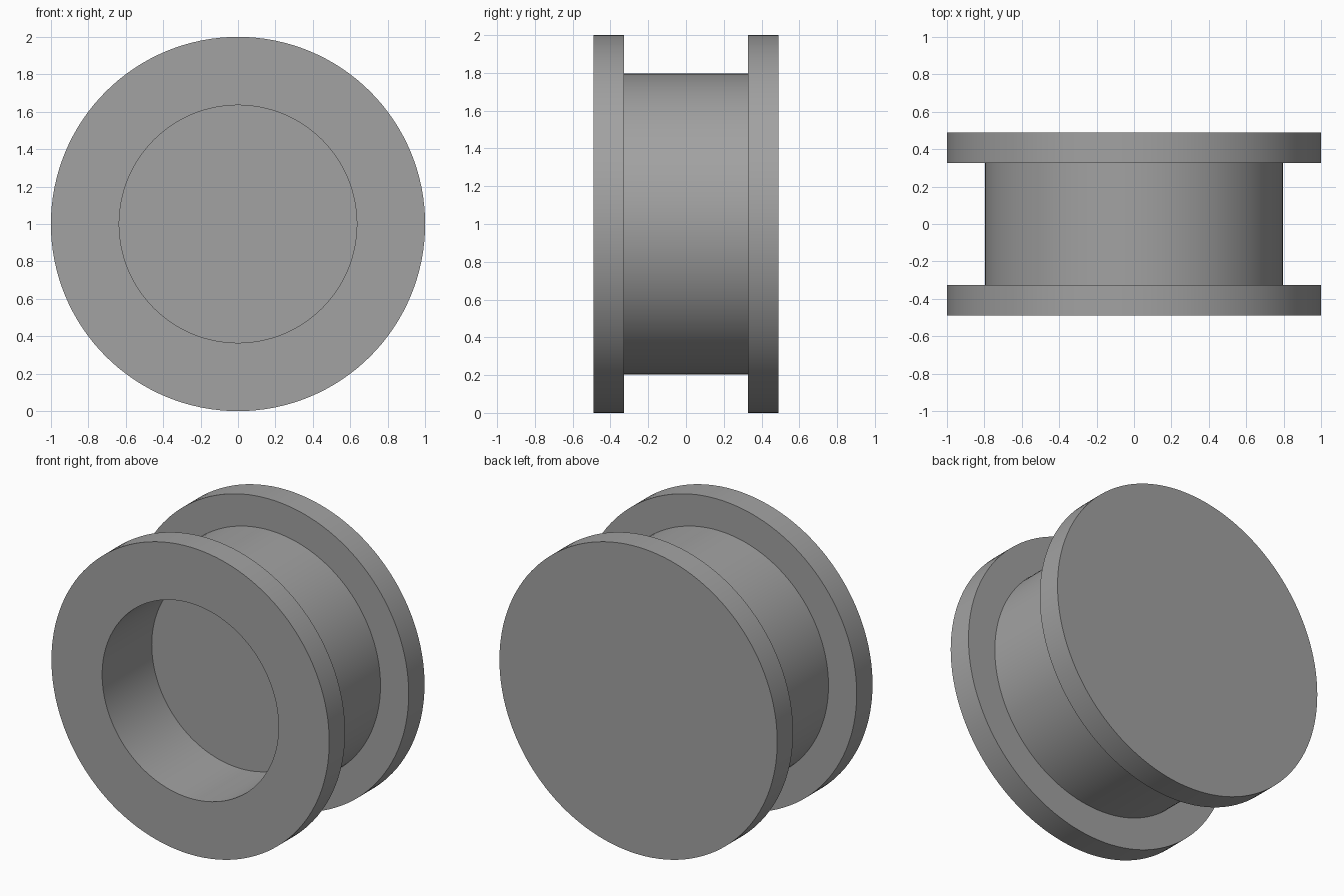
import bpy
import math

if "Cube" in bpy.data.objects:
    bpy.data.objects.remove(bpy.data.objects["Cube"])

SEGMENTS = 128
CENTRE_Z = 1.0

# Half width, flange inner face, recess floor position and radii
HALF, INNER, FLOOR = 0.49, 0.327, 0.02
RIM_R, HUB_R, BORE_R = 1.0, 0.797, 0.635

grey = bpy.data.materials.new("plain grey")
grey.diffuse_color = (0.36, 0.36, 0.36, 1.0)
grey.use_nodes = True
grey.node_tree.nodes["Principled BSDF"].inputs["Base Color"].default_value = grey.diffuse_color


def lathe(name, profile):
    """Revolve (radius, y) points about the y axis and cap both ends."""
    verts, faces = [], []
    n = SEGMENTS
    for r, y in profile:
        for i in range(n):
            a = 2 * math.pi * i / n
            verts.append((r * math.cos(a), y, CENTRE_Z + r * math.sin(a)))
    for k in range(len(profile) - 1):
        for i in range(n):
            j = (i + 1) % n
            faces.append((k * n + i, (k + 1) * n + i,
                          (k + 1) * n + j, k * n + j))
    last = (len(profile) - 1) * n
    faces.append(tuple(range(n)))
    faces.append(tuple(last + i for i in reversed(range(n))))

    mesh = bpy.data.meshes.new(name)
    mesh.from_pydata(verts, [], faces)
    mesh.materials.append(grey)
    obj = bpy.data.objects.new(name, mesh)
    bpy.context.collection.objects.link(obj)
    bpy.ops.object.select_all(action='DESELECT')
    obj.select_set(True)
    bpy.context.view_layer.objects.active = obj
    # Consistent outward normals
    bpy.ops.object.mode_set(mode='EDIT')
    bpy.ops.mesh.select_all(action='SELECT')
    bpy.ops.mesh.normals_make_consistent(inside=False)
    bpy.ops.object.mode_set(mode='OBJECT')
    bpy.ops.object.shade_smooth_by_angle(angle=math.radians(30))
    return obj


# Flanged spool: blind bore from the front, two rims, closed back
lathe("flanged_spool", [
    (BORE_R, FLOOR),    # recess floor
    (BORE_R, -HALF),    # recess mouth
    (RIM_R, -HALF),     # front flange
    (RIM_R, -INNER),
    (HUB_R, -INNER),    # hub
    (HUB_R, INNER),
    (RIM_R, INNER),     # back flange
    (RIM_R, HALF),
])
